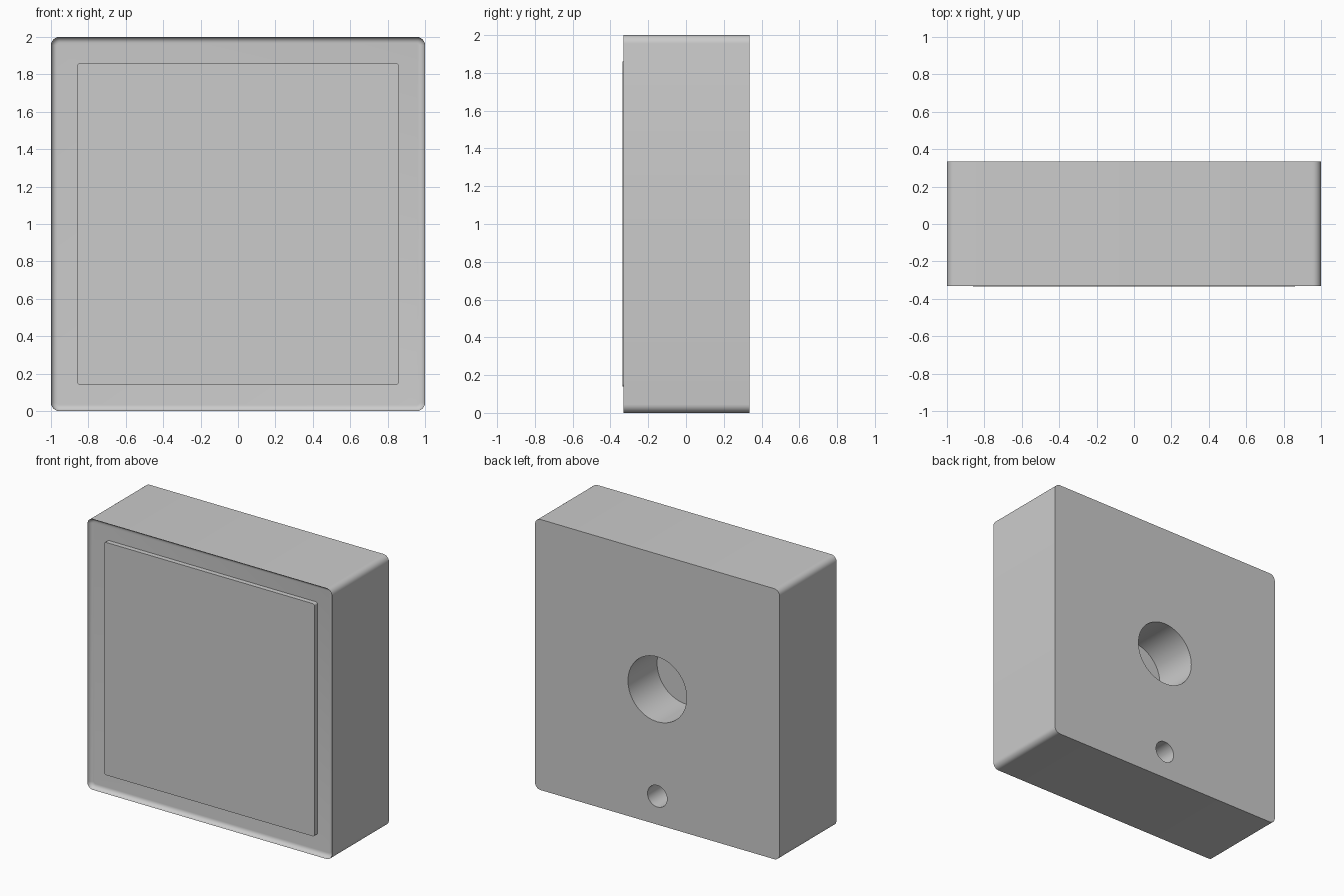
import bpy, bmesh, math

if "Cube" in bpy.data.objects:
    bpy.data.objects.remove(bpy.data.objects["Cube"])

FRONT, BACK, FLOOR = -0.331, 0.335, -0.299   # key depths along y
CENTRE_Z = 1.0


def rounded_square(half, radius, y, steps=6):
    """Points of a rounded square in the xz plane at depth y."""
    pts = []
    c = half - radius
    for k, (sx, sz) in enumerate([(1, 1), (-1, 1), (-1, -1), (1, -1)]):
        for i in range(steps + 1):
            a = math.pi / 2 * (k + i / steps)
            pts.append((sx * c + radius * math.cos(a), y,
                        CENTRE_Z + sz * c + radius * math.sin(a)))
    return pts


def loft(name, sections):
    """Skin a stack of equal-sized loops and cap both ends."""
    bm = bmesh.new()
    rings = [[bm.verts.new(p) for p in s] for s in sections]
    n = len(rings[0])
    for a, b in zip(rings, rings[1:]):
        for i in range(n):
            j = (i + 1) % n
            bm.faces.new((a[i], a[j], b[j], b[i]))
    bm.faces.new(rings[0])
    bm.faces.new(rings[-1])
    bmesh.ops.recalc_face_normals(bm, faces=bm.faces)
    mesh = bpy.data.meshes.new(name)
    bm.to_mesh(mesh)
    bm.free()
    obj = bpy.data.objects.new(name, mesh)
    bpy.context.collection.objects.link(obj)
    return obj


def select_only(obj):
    bpy.ops.object.select_all(action='DESELECT')
    obj.select_set(True)
    bpy.context.view_layer.objects.active = obj


def smooth(obj):
    select_only(obj)
    bpy.ops.object.shade_smooth_by_angle(angle=math.radians(35))


def drill(obj, name, z, radius, depth, sides):
    """Cut a blind round hole into the back face."""
    bpy.ops.mesh.primitive_cylinder_add(
        vertices=sides, radius=radius, depth=depth * 2,
        location=(0, BACK, z), rotation=(math.pi / 2, 0, 0))
    cutter = bpy.context.object
    cutter.name = name
    cutter.hide_render = True
    mod = obj.modifiers.new(name, 'BOOLEAN')
    mod.operation = 'DIFFERENCE'
    mod.solver = 'EXACT'
    mod.object = cutter
    select_only(obj)
    bpy.ops.object.modifier_apply(modifier=name)
    bpy.data.objects.remove(cutter, do_unlink=True)


# Housing: square block whose front dishes in through a concave cove
cove = FLOOR - FRONT
sections = [rounded_square(1.0, 0.045, BACK)]
for i in range(7):
    a = math.pi / 2 * i / 6
    inset = cove * (1 - math.cos(a))
    sections.append(rounded_square(1.0 - inset, 0.045 - inset,
                                   FRONT + cove * math.sin(a)))
housing = loft("housing", sections)

# Mounting socket and cable hole in the back
drill(housing, "socket_cutter", 1.0, 0.24, 0.34, 64)
drill(housing, "cable_hole_cutter", 0.21, 0.08, 0.34, 32)
smooth(housing)

# Front panel standing up from the dished floor
panel = loft("front_panel", [rounded_square(0.86, 0.015, FLOOR + 0.002),
                             rounded_square(0.86, 0.015, -0.335)])
smooth(panel)
